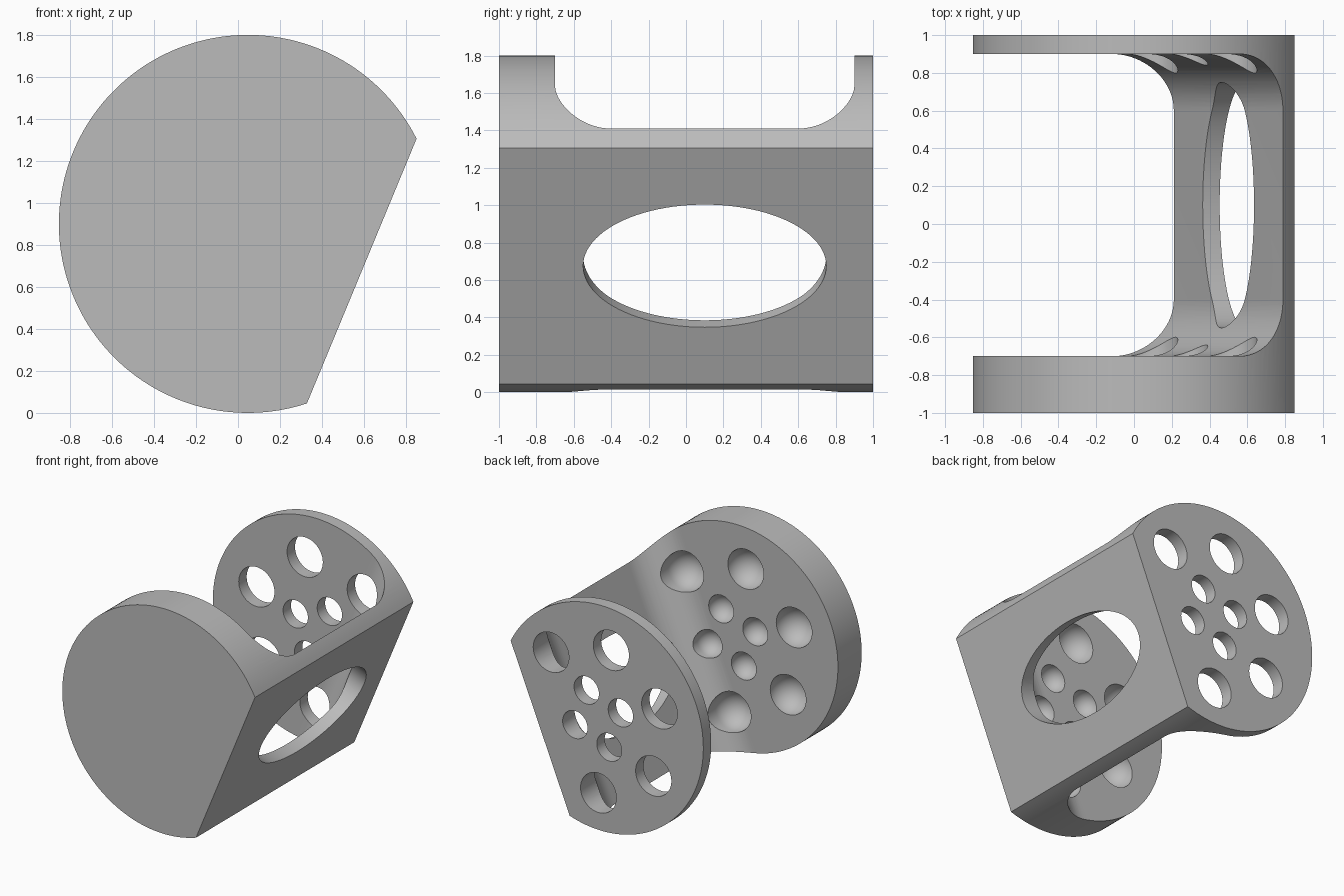
import bpy, bmesh
from math import sin, cos, pi, radians, acos
from mathutils import Matrix, Vector

cube = bpy.data.objects.get("Cube")
if cube:
    bpy.data.objects.remove(cube, do_unlink=True)

# Local frame: x points out through the flat side, y is the drum axis
TILT = Matrix.Translation((0.047, 0, 0.9)) @ Matrix.Rotation(radians(22.5), 4, 'Y')
RADIUS, FLAT, INNER = 0.9, 0.587, 0.49
FRONT, BACK, FILLET = -0.7, 0.9, 0.3

grey = bpy.data.materials.new("plain grey")
grey.use_nodes = True
colour = (0.5, 0.5, 0.5, 1)
grey.diffuse_color = colour
grey.node_tree.nodes["Principled BSDF"].inputs["Base Color"].default_value = colour


def make_object(name, bm):
    bmesh.ops.recalc_face_normals(bm, faces=bm.faces)
    bm.transform(TILT)
    mesh = bpy.data.meshes.new(name)
    bm.to_mesh(mesh)
    bm.free()
    mesh.materials.append(grey)
    obj = bpy.data.objects.new(name, mesh)
    bpy.context.collection.objects.link(obj)
    return obj


def prism(name, outline, direction):
    bm = bmesh.new()
    face = bm.faces.new([bm.verts.new(p) for p in outline])
    new = bmesh.ops.extrude_face_region(bm, geom=[face])["geom"]
    verts = [v for v in new if isinstance(v, bmesh.types.BMVert)]
    bmesh.ops.translate(bm, verts=verts, vec=direction)
    return make_object(name, bm)


def arc(start, end, steps):
    return [start + (end - start) * i / steps for i in range(steps + 1)]


def add_bore(bm, x, z, r):
    """Round bore along y with a hemispherical floor in the front plate."""
    part = bmesh.new()
    points = [(0, 0, 1.2), (r, 0, 1.2)]
    points += [(r * cos(a), 0, FRONT - r * sin(a)) for a in arc(0, pi / 2, 12)]
    verts = [part.verts.new(Vector((p[0], p[2], 0))) for p in points]
    edges = [part.edges.new(pair) for pair in zip(verts, verts[1:])]
    bmesh.ops.spin(part, geom=verts + edges, cent=(0, 0, 0), axis=(0, 1, 0),
                   angle=2 * pi, steps=48, use_duplicate=False)
    bmesh.ops.remove_doubles(part, verts=part.verts, dist=0.0001)
    part.transform(Matrix.Translation((x, 0, z)))
    temp = bpy.data.meshes.new("bore_temp")
    part.to_mesh(temp)
    part.free()
    bm.from_mesh(temp)
    bpy.data.meshes.remove(temp)


# Drum with one flat side
half = acos(FLAT / RADIUS)
body = prism("drum_bracket",
             [(RADIUS * cos(a), -1, RADIUS * sin(a)) for a in arc(half, 2 * pi - half, 120)],
             (0, 2, 0))

# Pocket between the end plates, rounded where it meets the wall
mid = INNER - FILLET
outline = [(-2, FRONT, -2)]
outline += [(mid + FILLET * sin(a), FRONT + FILLET - FILLET * cos(a), -2)
            for a in arc(0, pi / 2, 20)]
outline += [(mid + FILLET * cos(a), BACK - FILLET + FILLET * sin(a), -2)
            for a in arc(0, pi / 2, 20)]
outline += [(-2, BACK, -2)]
pocket = prism("pocket_cutter", outline, (0, 0, 4))

# Oval window in the wall
window = prism("window_cutter",
               [(0.3, 0.1 + 0.65 * cos(a), 0.355 * sin(a)) for a in arc(0, 2 * pi, 96)[:-1]],
               (0.6, 0, 0))

# Five large and four small bores, through the back plate and blind in the front
bores = bmesh.new()
for k in range(-2, 3):
    a = pi + radians(56 * k)
    add_bore(bores, 0.035 + 0.59 * cos(a), 0.59 * sin(a), 0.158)
for k in range(4):
    a = radians(-4 + 90 * k)
    add_bore(bores, 0.035 + 0.225 * cos(a), 0.225 * sin(a), 0.11)
holes = make_object("bore_cutter", bores)

bpy.context.view_layer.objects.active = body
for cutter in (pocket, window, holes):
    cutter.hide_render = True
    mod = body.modifiers.new(cutter.name, 'BOOLEAN')
    mod.operation = 'DIFFERENCE'
    mod.solver = 'EXACT'
    mod.object = cutter
    bpy.ops.object.modifier_apply(modifier=mod.name)
    bpy.data.objects.remove(cutter, do_unlink=True)

bpy.ops.object.select_all(action='DESELECT')
body.select_set(True)
bpy.ops.object.shade_smooth_by_angle(angle=radians(30))
